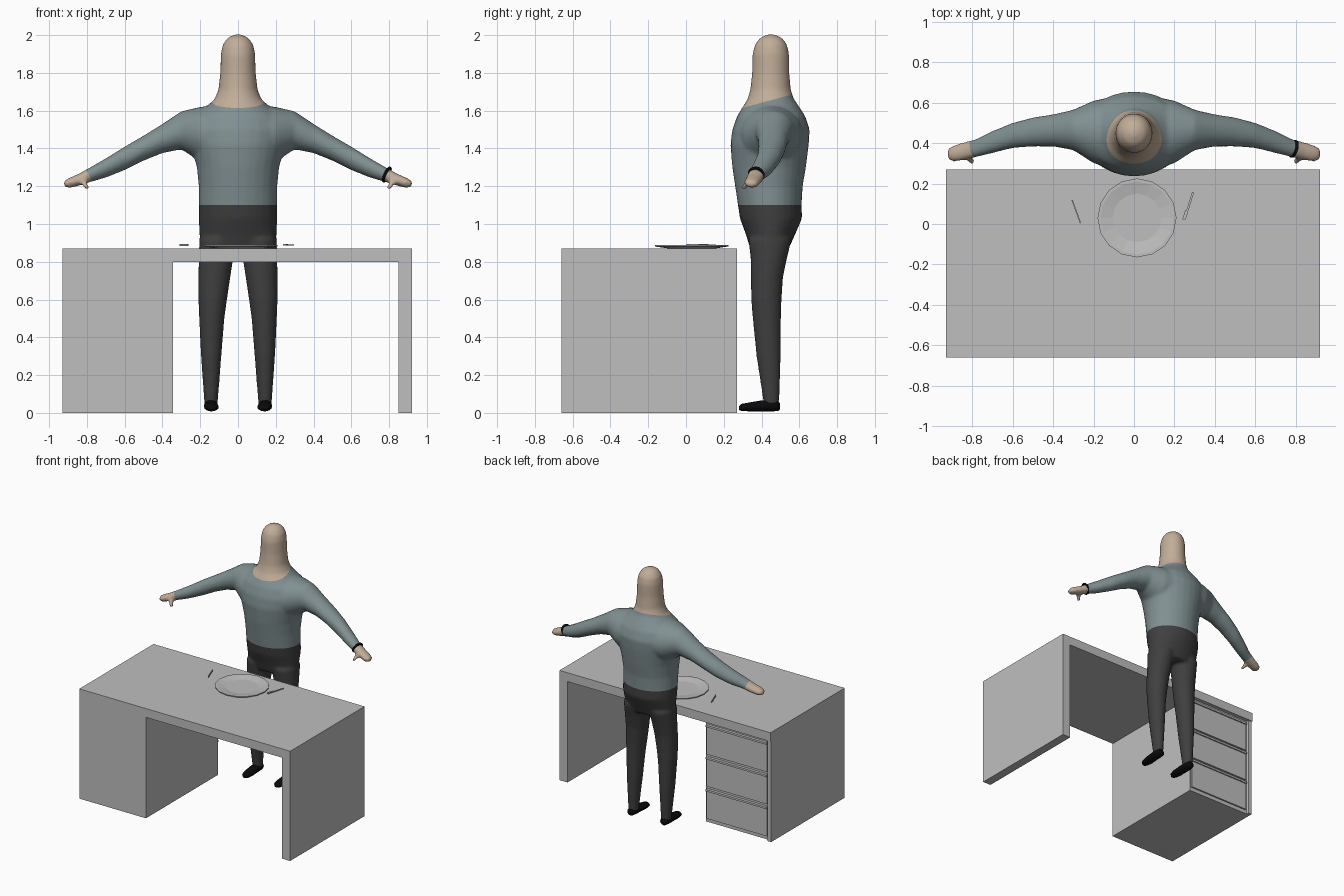
import bpy, bmesh, math
from mathutils import Vector, Matrix

cube = bpy.data.objects.get("Cube")
if cube:
    bpy.data.objects.remove(cube, do_unlink=True)


def material(name, r, g, b):
    m = bpy.data.materials.new(name)
    m.use_nodes = True
    m.diffuse_color = (r, g, b, 1)
    bsdf = m.node_tree.nodes["Principled BSDF"]
    bsdf.inputs["Base Color"].default_value = (r, g, b, 1)
    bsdf.inputs["Roughness"].default_value = 0.8
    return m


GREY = material("desk grey", 0.52, 0.52, 0.52)
SKIN = material("skin", 0.54, 0.42, 0.32)
SHIRT = material("shirt blue grey", 0.22, 0.28, 0.29)
TROUSERS = material("trouser charcoal", 0.05, 0.05, 0.05)
BLACK = material("black", 0.003, 0.003, 0.003)


def finish(name, bm, mats, smooth=False):
    bmesh.ops.recalc_face_normals(bm, faces=bm.faces)
    mesh = bpy.data.meshes.new(name)
    bm.to_mesh(mesh)
    bm.free()
    for m in mats:
        mesh.materials.append(m)
    for p in mesh.polygons:
        p.use_smooth = smooth
    ob = bpy.data.objects.new(name, mesh)
    bpy.context.collection.objects.link(ob)
    return ob


def box(name, lo, hi, mat, turn=0):
    lo, hi = Vector(lo), Vector(hi)
    size = Matrix.Diagonal((hi - lo).to_4d())
    place = Matrix.Translation((lo + hi) / 2) @ Matrix.Rotation(turn, 4, "Z")
    bm = bmesh.new()
    size[3][3] = 1
    bmesh.ops.create_cube(bm, size=1, matrix=place @ size)
    return finish(name, bm, [mat])


def loft(bm, axis, rows, side=1, n=28):
    """Elliptical rings; each row is position, then low and high of both widths."""
    rings = []
    for t, a0, a1, b0, b1 in rows:
        ring = []
        for i in range(n):
            ang = math.tau * i / n
            a = (a0 + a1) / 2 + (a1 - a0) / 2 * math.cos(ang)
            b = (b0 + b1) / 2 + (b1 - b0) / 2 * math.sin(ang)
            x, y, z = {"x": (t, a, b), "y": (a, t, b), "z": (a, b, t)}[axis]
            ring.append(bm.verts.new((x * side, y, z)))
        rings.append(ring)
    for r, s in zip(rings, rings[1:]):
        for i in range(n):
            j = (i + 1) % n
            bm.faces.new((r[i], r[j], s[j], s[i]))
    bm.faces.new(rings[0])
    bm.faces.new(rings[-1])


# Desk: top, side panel and drawer pedestal
box("desk_top", (-0.93, -0.66, 0.8), (0.92, 0.27, 0.87), GREY)
box("desk_side_panel", (0.85, -0.66, 0), (0.92, 0.27, 0.8), GREY)
box("drawer_pedestal", (-0.93, -0.66, 0), (-0.345, 0.24, 0.8), GREY)
box("pedestal_outer_edge", (-0.93, 0.24, 0), (-0.9, 0.262, 0.8), GREY)
for i in range(3):
    z = 0.03 + i * 0.255
    box(f"drawer_front_{i + 1}", (-0.885, 0.24, z), (-0.355, 0.252, z + 0.235), GREY)
    box(f"drawer_lip_{i + 1}", (-0.885, 0.24, z + 0.22), (-0.355, 0.262, z + 0.235), GREY)

# Plate: turned profile with a raised rim
bm = bmesh.new()
N = 16
profile = [(0.12, 0.87), (0.195, 0.881), (0.195, 0.888), (0.18, 0.888), (0.12, 0.877)]
rings = [[bm.verts.new((0.015 + r * math.cos(math.tau * i / N),
                        0.03 + r * math.sin(math.tau * i / N), z))
          for i in range(N)] for r, z in profile]
for r, s in zip(rings, rings[1:]):
    for i in range(N):
        j = (i + 1) % N
        bm.faces.new((r[i], r[j], s[j], s[i]))
bm.faces.new(rings[0])
bm.faces.new(rings[-1])
finish("plate", bm, [GREY])

# Cutlery
box("fork", (-0.288, 0.0, 0.884), (-0.282, 0.122, 0.894), GREY, 0.35)
box("knife_blade", (0.266, 0.02, 0.887), (0.276, 0.16, 0.892), GREY, -0.3)
box("knife_handle", (0.246, 0.02, 0.885), (0.258, 0.07, 0.894), GREY, -0.3)

# Body: rough volumes, fused and relaxed into one skin
torso = [
    (0.87, -0.195, 0.195, 0.34, 0.545), (0.95, -0.205, 0.205, 0.315, 0.58),
    (1.03, -0.208, 0.208, 0.285, 0.615), (1.1, -0.208, 0.208, 0.275, 0.612),
    (1.2, -0.208, 0.208, 0.26, 0.618), (1.3, -0.218, 0.218, 0.245, 0.635),
    (1.42, -0.25, 0.25, 0.235, 0.65), (1.5, -0.265, 0.265, 0.245, 0.655),
    (1.57, -0.24, 0.24, 0.27, 0.632), (1.62, -0.17, 0.17, 0.3, 0.6),
    (1.66, -0.125, 0.125, 0.325, 0.572), (1.71, -0.104, 0.104, 0.34, 0.555),
    (1.8, -0.094, 0.094, 0.35, 0.547), (1.9, -0.091, 0.091, 0.352, 0.546),
    (1.95, -0.081, 0.081, 0.365, 0.535), (1.985, -0.056, 0.056, 0.39, 0.51),
    (2.003, -0.02, 0.02, 0.43, 0.47)]
arm = [
    (0.1, 0.27, 0.63, 1.32, 1.63), (0.2, 0.3, 0.61, 1.33, 1.62),
    (0.3, 0.365, 0.565, 1.395, 1.597), (0.4, 0.383, 0.542, 1.375, 1.53),
    (0.5, 0.383, 0.527, 1.335, 1.468), (0.6, 0.375, 0.5, 1.285, 1.41),
    (0.7, 0.35, 0.46, 1.245, 1.348), (0.78, 0.33, 0.42, 1.222, 1.302),
    (0.84, 0.316, 0.405, 1.203, 1.268), (0.89, 0.306, 0.39, 1.19, 1.246),
    (0.923, 0.322, 0.372, 1.197, 1.228)]
leg = [
    (0.04, 0.108, 0.178, 0.412, 0.493), (0.3, 0.088, 0.196, 0.373, 0.502),
    (0.5, 0.072, 0.206, 0.353, 0.503), (0.6, 0.058, 0.21, 0.345, 0.506),
    (0.72, 0.04, 0.21, 0.343, 0.514), (0.82, 0.025, 0.208, 0.342, 0.535),
    (0.92, 0.01, 0.205, 0.33, 0.56)]
thumb = [
    (1.18, 0.785, 0.805, 0.295, 0.317), (1.2, 0.79, 0.822, 0.295, 0.33),
    (1.24, 0.805, 0.85, 0.32, 0.365)]

bm = bmesh.new()
loft(bm, "z", torso)
for side in (1, -1):
    loft(bm, "x", arm, side)
    loft(bm, "z", leg, side)
    loft(bm, "z", thumb, side)
rough = finish("body_rough", bm, [])
fuse = rough.modifiers.new("fuse", "REMESH")
fuse.mode = "VOXEL"
fuse.voxel_size = 0.011
relax = rough.modifiers.new("relax", "SMOOTH")
relax.factor = 0.5
relax.iterations = 7
graph = bpy.context.evaluated_depsgraph_get()
fused = bpy.data.meshes.new_from_object(rough.evaluated_get(graph))
bpy.data.objects.remove(rough, do_unlink=True)

# Clothing borders: cut the skin along planes, then colour by side
bm = bmesh.new()
bm.from_mesh(fused)
bpy.data.meshes.remove(fused)
WAIST = 1.1
collar, collar_dir = Vector((0, 0.3, 1.615)), Vector((0, -0.27, 1))
wrist, wrist_dir = Vector((0.8, 0.37, 1.26)), Vector((0.87, -0.25, -0.42))
flip = Vector((-1, 1, 1))
for co, no in ((Vector((0, 0, WAIST)), Vector((0, 0, 1))), (collar, collar_dir),
               (wrist, wrist_dir), (wrist * flip, wrist_dir * flip)):
    bmesh.ops.bisect_plane(bm, geom=bm.verts[:] + bm.edges[:] + bm.faces[:],
                           plane_co=co, plane_no=no)
for f in bm.faces:
    c = f.calc_center_median()
    hand = Vector((abs(c.x), c.y, c.z)) - wrist
    if c.z < WAIST:
        f.material_index = 2
    elif (c - collar).dot(collar_dir) > 0 and abs(c.x) < 0.25:
        f.material_index = 0
    elif abs(c.x) > 0.7 and hand.dot(wrist_dir) > 0:
        f.material_index = 0
    else:
        f.material_index = 1
finish("person_body", bm, [SKIN, SHIRT, TROUSERS], True)

# Wristband on the left wrist
bpy.ops.mesh.primitive_torus_add(major_segments=24, minor_segments=8,
                                 major_radius=0.038, minor_radius=0.008,
                                 location=wrist + Vector((-0.012, 0.002, 0.002)))
band = bpy.context.object
band.name = "wristband"
band.rotation_euler = wrist_dir.to_track_quat("Z", "Y").to_euler()
band.data.materials.append(BLACK)
bpy.ops.object.shade_smooth()

# Shoes
shoe = [
    (0.28, 0.125, 0.155, 0.015, 0.035), (0.295, 0.11, 0.17, 0.01, 0.048),
    (0.34, 0.102, 0.18, 0.008, 0.056), (0.4, 0.106, 0.18, 0.008, 0.066),
    (0.46, 0.108, 0.18, 0.008, 0.07), (0.488, 0.115, 0.173, 0.01, 0.065),
    (0.497, 0.13, 0.158, 0.02, 0.05)]
for side, label in ((1, "left"), (-1, "right")):
    bm = bmesh.new()
    loft(bm, "y", shoe, side, 16)
    finish(f"{label}_shoe", bm, [BLACK], True)
